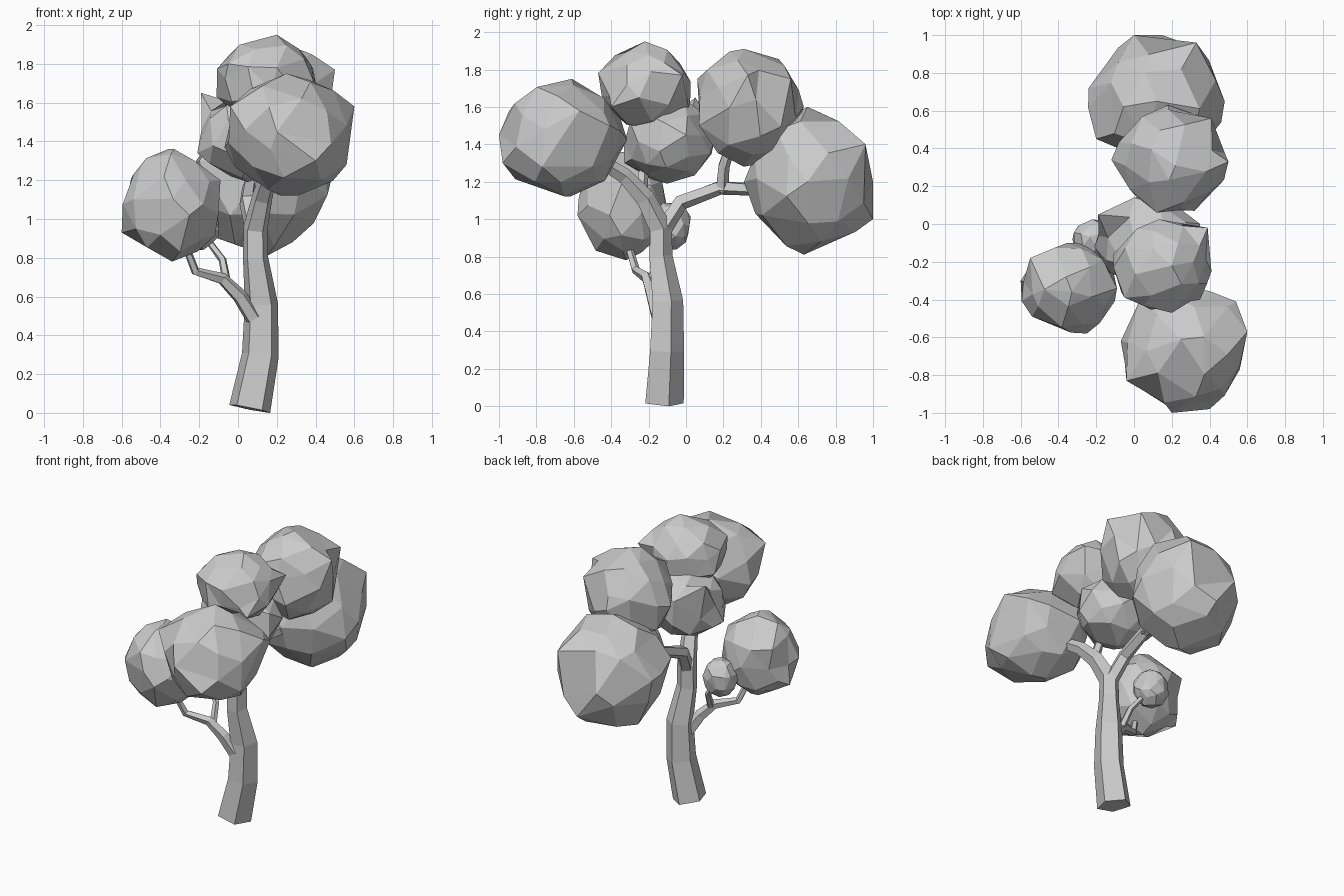
import bpy, bmesh, math, random
from mathutils import Vector, Matrix

random.seed(7)


def finish(bm, name):
    bmesh.ops.recalc_face_normals(bm, faces=bm.faces)
    mesh = bpy.data.meshes.new(name)
    bm.to_mesh(mesh)
    bm.free()
    obj = bpy.data.objects.new(name, mesh)
    bpy.context.collection.objects.link(obj)
    return obj


def limb(name, path, sides=5, turn=0.3):
    """Tapered faceted tube; path entries are (x, y, z, radius)."""
    bm = bmesh.new()
    pts = [Vector(p[:3]) for p in path]
    rings = []
    for i, p in enumerate(pts):
        t = (pts[min(i + 1, len(pts) - 1)] - pts[max(i - 1, 0)]).normalized()
        q = Vector((0, 0, 1)).rotation_difference(t)
        r = path[i][3]
        ring = []
        for k in range(sides):
            a = turn + 2 * math.pi * k / sides
            ring.append(bm.verts.new(p + q @ Vector((r * math.cos(a), r * math.sin(a), 0))))
        rings.append(ring)
    for a, b in zip(rings, rings[1:]):
        for k in range(sides):
            n = (k + 1) % sides
            bm.faces.new((a[k], a[n], b[n], b[k]))
    bm.faces.new(rings[0][::-1])
    bm.faces.new(rings[-1])
    return finish(bm, name)


def foliage(name, lo, hi, peaks=()):
    """Irregular faceted ball fitted to the box lo..hi, pulled out to a few peaks."""
    bm = bmesh.new()
    bmesh.ops.create_icosphere(bm, subdivisions=2, radius=1)
    mid = (Vector(lo) + Vector(hi)) / 2
    half = (Vector(hi) - Vector(lo)) / 2
    spin = Matrix.Rotation(random.uniform(0, 6.28), 3, 'Z') @ Matrix.Rotation(random.uniform(0, 3.1), 3, 'X')
    for v in bm.verts:
        d = Vector([random.uniform(-0.12, 0.12) for _ in range(3)])
        v.co = spin @ (v.co + d).normalized() * random.uniform(0.93, 1.03)
    free = list(bm.verts)
    for p in peaks:
        u = Vector([(p[k] - mid[k]) / half[k] for k in range(3)])
        v = min(free, key=lambda w: (w.co.normalized() - u.normalized()).length)
        v.co = u
        free.remove(v)
    for v in bm.verts:
        v.co = Vector([mid[k] + v.co[k] * half[k] for k in range(3)])
    # merge neighbouring triangles into larger facets
    bmesh.ops.join_triangles(bm, faces=bm.faces[:], angle_face_threshold=0.35,
                             angle_shape_threshold=1.2)
    return finish(bm, name)


# Trunk, leaning then running on into the front bough
limb("trunk", [(0.06, -0.125, 0.022, 0.113), (0.115, -0.11, 0.30, 0.10),
               (0.12, -0.105, 0.56, 0.09), (0.09, -0.14, 0.80, 0.068),
               (0.09, -0.14, 0.95, 0.066), (0.125, -0.22, 1.11, 0.055),
               (0.16, -0.33, 1.23, 0.045), (0.24, -0.52, 1.35, 0.035)])

# Rear bough with its fork
limb("rear_bough", [(0.09, -0.14, 0.92, 0.05), (0.05, -0.03, 1.09, 0.045),
                    (0.06, 0.18, 1.17, 0.04), (0.09, 0.36, 1.16, 0.035),
                    (0.12, 0.55, 1.18, 0.03)])
limb("rear_upper_branch", [(0.06, 0.19, 1.15, 0.037), (0.10, 0.20, 1.28, 0.033),
                           (0.18, 0.27, 1.50, 0.025)])

# Branch rising to the middle foliage
limb("middle_branch", [(0.13, -0.24, 1.13, 0.035), (0.10, -0.23, 1.24, 0.03),
                       (0.08, -0.16, 1.38, 0.025)])

# Low side branch with its fork
limb("side_branch", [(0.08, -0.15, 0.49, 0.045), (0.01, -0.18, 0.60, 0.04),
                     (-0.08, -0.21, 0.69, 0.032), (-0.22, -0.27, 0.73, 0.024),
                     (-0.27, -0.31, 0.86, 0.02), (-0.30, -0.33, 0.98, 0.015)])
limb("side_twig", [(-0.06, -0.19, 0.68, 0.024), (-0.08, -0.13, 0.79, 0.021),
                   (-0.14, -0.10, 0.87, 0.018), (-0.20, -0.09, 0.95, 0.014)])

# Foliage clumps: box corners, then their outermost points
foliage("foliage_front", (-0.07, -1.00, 1.12), (0.60, -0.31, 1.75),
        [(0.25, -0.61, 1.75), (0.22, -0.62, 1.12), (0.60, -0.57, 1.58), (0.20, -1.0, 1.45),
         (0.40, -0.98, 1.30), (-0.04, -0.83, 1.58), (-0.07, -0.62, 1.37), (0.56, -0.77, 1.28),
         (0.54, -0.41, 1.5)])
foliage("foliage_side", (-0.60, -0.58, 0.78), (-0.08, -0.10, 1.36),
        [(-0.36, -0.28, 1.36), (-0.34, -0.32, 0.78), (-0.60, -0.30, 0.93), (-0.55, -0.18, 1.21),
         (-0.54, -0.49, 1.10), (-0.25, -0.58, 1.02), (-0.09, -0.34, 1.2), (-0.27, -0.10, 1.0)])
foliage("foliage_small", (-0.33, -0.20, 0.83), (-0.09, 0.03, 1.10))
foliage("foliage_top", (-0.11, -0.47, 1.47), (0.41, 0.03, 1.95),
        [(0.20, -0.22, 1.95), (-0.05, -0.39, 1.80), (0.20, -0.47, 1.78), (0.39, -0.02, 1.77),
         (0.41, -0.25, 1.65), (-0.11, -0.16, 1.63), (0.15, 0.02, 1.55), (0.35, -0.40, 1.6)])
foliage("foliage_middle", (-0.21, -0.33, 1.19), (0.35, 0.15, 1.66),
        [(-0.19, 0.05, 1.65), (-0.21, -0.12, 1.34), (0.05, -0.33, 1.30), (0.20, 0.13, 1.35),
         (0.05, -0.10, 1.19), (0.35, 0.0, 1.45), (0.0, 0.14, 1.52)])
foliage("foliage_rear_upper", (-0.10, 0.05, 1.29), (0.50, 0.63, 1.91),
        [(0.22, 0.31, 1.91), (0.50, 0.33, 1.77), (0.41, 0.56, 1.75), (0.18, 0.63, 1.60),
         (0.12, 0.06, 1.75), (0.20, 0.31, 1.28), (0.32, 0.07, 1.5), (-0.12, 0.34, 1.6)])
foliage("foliage_rear", (-0.24, 0.31, 0.81), (0.48, 1.00, 1.60),
        [(0.12, 0.65, 1.60), (0.33, 0.96, 1.40), (0.0, 1.0, 1.20), (0.15, 1.0, 1.0),
         (0.15, 0.63, 0.81), (0.12, 0.37, 1.03), (0.48, 0.65, 1.2), (-0.24, 0.72, 1.25),
         (-0.20, 0.45, 1.3), (0.12, 0.31, 1.2)])
